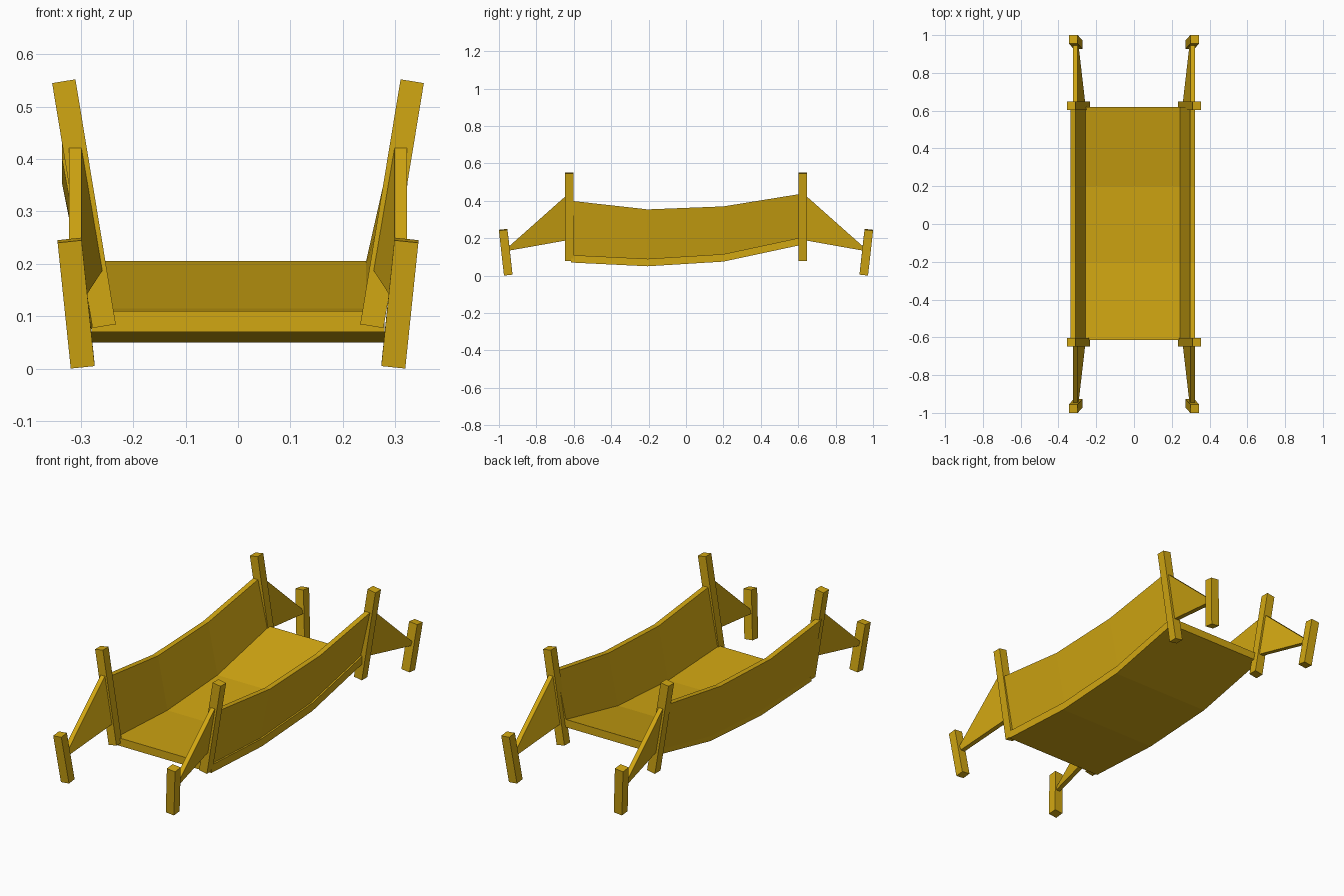
import bpy, bmesh
from mathutils import Vector

if "Cube" in bpy.data.objects:
    bpy.data.objects.remove(bpy.data.objects["Cube"])

wood = bpy.data.materials.new("golden wood")
wood.diffuse_color = (0.64, 0.385, 0.006, 1)
wood.use_nodes = True
wood.node_tree.nodes["Principled BSDF"].inputs["Base Color"].default_value = wood.diffuse_color


def finish(bm, name):
    bmesh.ops.recalc_face_normals(bm, faces=bm.faces)
    mesh = bpy.data.meshes.new(name)
    bm.to_mesh(mesh)
    bm.free()
    mesh.materials.append(wood)
    obj = bpy.data.objects.new(name, mesh)
    bpy.context.collection.objects.link(obj)
    return obj


def loft(name, sections):
    """Join four-cornered sections into a closed solid."""
    bm = bmesh.new()
    rings = [[bm.verts.new(p) for p in s] for s in sections]
    for a, b in zip(rings, rings[1:]):
        for i in range(4):
            j = (i + 1) % 4
            bm.faces.new((a[i], a[j], b[j], b[i]))
    bm.faces.new(rings[0])
    bm.faces.new(rings[-1])
    return finish(bm, name)


def post(name, base, top, width):
    """Square post running along a leaning axis."""
    base, top = Vector(base), Vector(top)
    axis = top - base
    turn = Vector((0, 0, 1)).rotation_difference(axis)
    bm = bmesh.new()
    bmesh.ops.create_cube(bm, size=1)
    for v in bm.verts:
        size = Vector((v.co.x * width, v.co.y * width, v.co.z * axis.length))
        v.co = turn @ size + (base + top) / 2
    return finish(bm, name)


def section(y, lo, hi, x_lo, x_hi, thick, side):
    """Leaning upright cross-section of a wall."""
    return [(side * x_lo, y, lo), (side * (x_lo + thick), y, lo),
            (side * (x_hi + thick), y, hi), (side * x_hi, y, hi)]


# Sagging line: y, deck top height, wall top height
span = [(-0.615, 0.11, 0.40), (-0.205, 0.09, 0.354),
        (0.2, 0.115, 0.37), (0.62, 0.205, 0.438)]

# Deck
loft("deck", [[(-0.28, y, d - 0.04), (0.28, y, d - 0.04),
               (0.28, y, d), (-0.28, y, d)] for y, d, _ in span])

for side, label in ((-1, "left"), (1, "right")):
    # Side walls, the left one set slightly further out
    shift = 0.012 if side < 0 else 0.0
    loft(label + "_wall",
         [section(y, d - 0.02, t, 0.24 + shift, 0.297 + shift, 0.027, side)
          for y, d, t in span])

    for end, where in ((-1, "front"), (1, "back")):
        tag = f"{where}_{label}_"
        # Tall leaning posts at the deck corners
        post(tag + "tall_post", (side * 0.2555, end * 0.625, 0.081),
             (side * 0.3325, end * 0.625, 0.5485), 0.045)
        # Short outer posts
        post(tag + "short_post", (side * 0.2965, end * 0.9505, 0.005),
             (side * 0.3215, end * 0.9775, 0.245), 0.046)
        # Tapering wing walls between the posts
        loft(tag + "wing",
             [section(end * 0.63, 0.19, 0.437, 0.257, 0.299, 0.024, side),
              section(end * 0.95, 0.133, 0.153, 0.294, 0.299, 0.024, side)])
